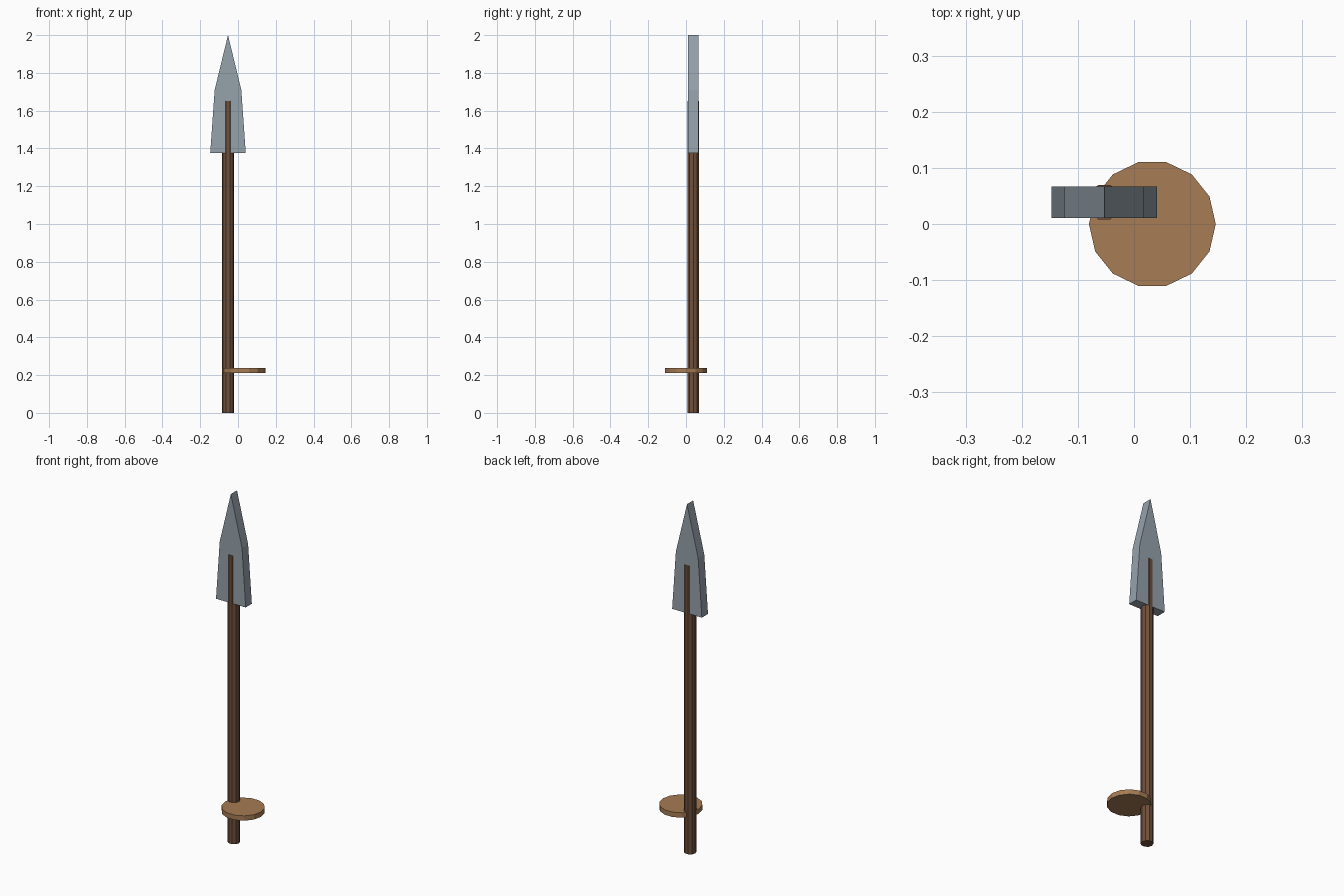
import bpy, bmesh

if "Cube" in bpy.data.objects:
    bpy.data.objects.remove(bpy.data.objects["Cube"])

SX, SY = -0.053, 0.0388   # axis shared by shaft and blade


def paint(obj, name, rgb):
    mat = bpy.data.materials.new(name)
    mat.diffuse_color = (*rgb, 1)
    mat.use_nodes = True
    mat.node_tree.nodes["Principled BSDF"].inputs["Base Color"].default_value = mat.diffuse_color
    obj.data.materials.append(mat)


def prism(name, outline, axis, start, depth):
    """Extrude a closed 2D outline along y or z."""
    bm = bmesh.new()
    verts = [bm.verts.new((a, start, b) if axis == 'y' else (a, b, start)) for a, b in outline]
    face = bm.faces.new(verts)
    new = bmesh.ops.extrude_face_region(bm, geom=[face])["geom"]
    move = (0, depth, 0) if axis == 'y' else (0, 0, depth)
    bmesh.ops.translate(bm, vec=move, verts=[g for g in new if isinstance(g, bmesh.types.BMVert)])
    bmesh.ops.recalc_face_normals(bm, faces=bm.faces)
    mesh = bpy.data.meshes.new(name)
    bm.to_mesh(mesh)
    bm.free()
    obj = bpy.data.objects.new(name, mesh)
    bpy.context.collection.objects.link(obj)
    return obj


def rod(name, sides, radius, x, y, z0, z1):
    """Flat-sided cylinder with a corner on +x."""
    from math import cos, sin, tau
    ring = [(x + radius * cos(tau * i / sides), y + radius * sin(tau * i / sides)) for i in range(sides)]
    return prism(name, ring, 'z', z0, z1 - z0)


# Wooden shaft, running up through the blade
shaft = rod("shaft", 10, 0.0325, SX, SY, 0, 1.65)
paint(shaft, "dark_wood", (0.16, 0.08, 0.045))

# Off-centre hand guard disc
guard = rod("guard_disc", 14, 0.113, 0.0327, 0, 0.21, 0.238)
paint(guard, "light_wood", (0.38, 0.20, 0.09))

# Flat spear blade: half outline mirrored about the shaft axis
half = [(0.094, 1.376), (0.0705, 1.71)]
outline = [(SX + w, z) for w, z in half] + [(SX, 2.0)] + [(SX - w, z) for w, z in reversed(half)]
blade = prism("blade", outline, 'y', SY - 0.0278, 0.0556)
paint(blade, "steel", (0.30, 0.36, 0.41))
